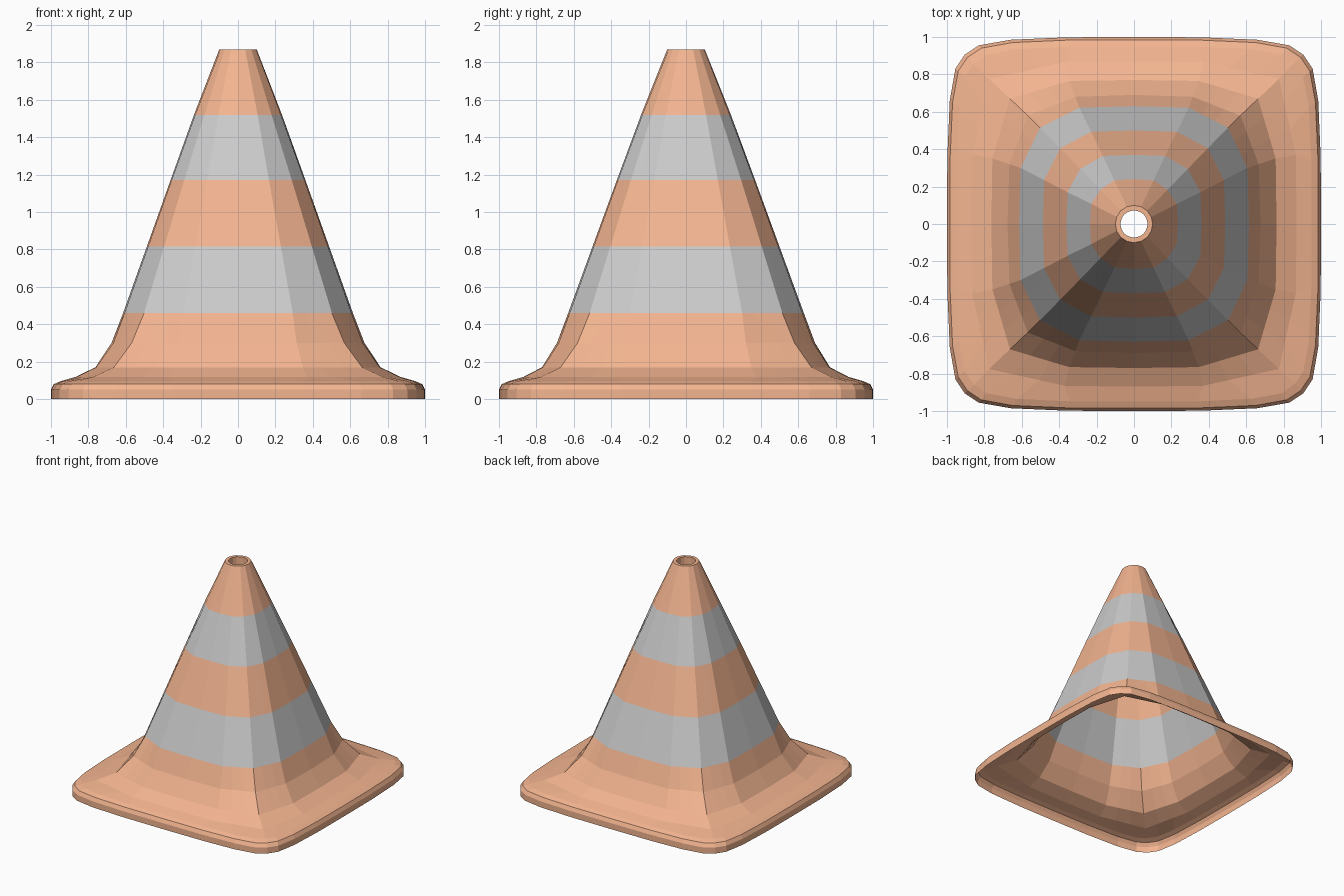
import bpy, bmesh

if "Cube" in bpy.data.objects:
    bpy.data.objects.remove(bpy.data.objects["Cube"])


def material(name, color):
    m = bpy.data.materials.new(name)
    m.diffuse_color = (*color, 1)
    m.use_nodes = True
    m.node_tree.nodes["Principled BSDF"].inputs["Base Color"].default_value = m.diffuse_color
    return m


def octant(half, q, qy, corner, base=None):
    """Five points from the middle of a side to the corner of the section."""
    if base:
        return [(x * half, y - 1 + half) for x, y in base]
    pts = [(0, half), (q, qy)]
    for t in (1 / 3, 2 / 3, 1):
        pts.append((q + (corner - q) * t, qy + (corner - qy) * t))
    return pts


def ring(bm, pts, z, sx=1.0):
    """Mirror and rotate the octant into a closed 32-point section."""
    side = [(-x, y) for x, y in pts[:0:-1]] + pts[:-1]
    loop = []
    for k in range(4):
        for x, y in side:
            for _ in range(k):
                x, y = y, -x
            loop.append(bm.verts.new((x * sx, y, z)))
    return loop


BASE = [(0, 1), (.36, .998), (.66, .985), (.83, .955), (.905, .905)]

# Sections from the floor up: z, section points, x scale, stripe above (0 orange, 1 grey)
sections = [
    (0.00, octant(1, 0, 0, 0, BASE), 1, 0),
    (0.05, octant(1, 0, 0, 0, BASE), 1, 0),
    (0.08, octant(.985, 0, 0, 0, BASE), 1, 0),
    (0.095, octant(.95, 0, 0, 0, BASE), 1, 0),
    (0.118, octant(.87, .37, .865, .775), 1, 0),
    (0.17, octant(.77, .35, .765, .67), .99, 0),
    (0.30, octant(.69, .32, .68, .58), .98, 0),
    (0.46, octant(.63, .30, .622, .515), .975, 1),
    (0.815, octant(.50, .235, .493, .405), .975, 0),
    (1.17, octant(.37, .17, .364, .295), .975, 1),
    (1.52, octant(.24, .107, .233, .183), .98, 0),
    (1.87, octant(.10, .038, .092, .071), 1, 0),
    # lip and inner wall of the top hole
    (1.87, octant(.073, .028, .067, .052), 1, 0),
    (1.80, octant(.073, .028, .067, .052), 1, 0),
]

# Hollow cone with flared square foot, lofted through the sections
bm = bmesh.new()
loops = [ring(bm, pts, z, sx) for z, pts, sx, _ in sections]
for i in range(len(loops) - 1):
    a, b = loops[i], loops[i + 1]
    for j in range(32):
        k = (j + 1) % 32
        f = bm.faces.new((a[k], a[j], b[j], b[k]))
        f.material_index = sections[i][3]

mesh = bpy.data.meshes.new("traffic_cone")
bm.to_mesh(mesh)
bm.free()
mesh.materials.append(material("orange", (.9, .46, .28)))
mesh.materials.append(material("grey_stripe", (.8, .8, .8)))
cone = bpy.data.objects.new("traffic_cone", mesh)
bpy.context.collection.objects.link(cone)
